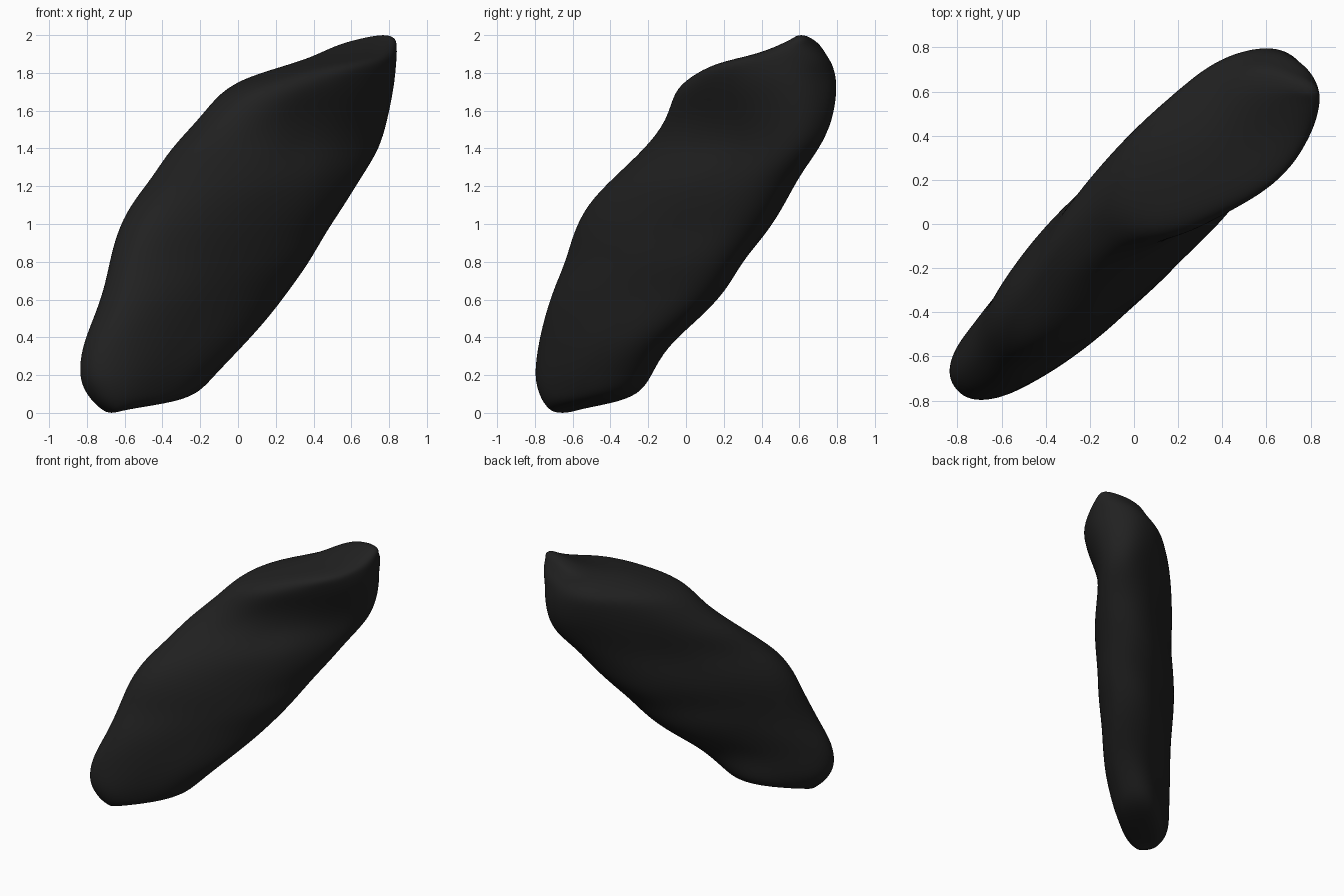
import bpy, bmesh, math
from mathutils import Vector, noise

if "Cube" in bpy.data.objects:
    bpy.data.objects.remove(bpy.data.objects["Cube"])

# Horizontal sections: z, x min, x max, y min, y max, half thickness across the slab
SECTIONS = [
    (0.00, -.69, -.65, -.69, -.62, .04), (0.02, -.73, -.58, -.73, -.56, .09),
    (0.06, -.77, -.31, -.76, -.34, .15), (0.12, -.81, -.20, -.78, -.24, .18),
    (0.20, -.84, -.12, -.80, -.19, .20), (0.35, -.83, .02, -.79, -.11, .22),
    (0.50, -.765, .16, -.755, .08, .24), (0.65, -.71, .27, -.70, .22, .25),
    (0.80, -.68, .38, -.63, .30, .26), (0.95, -.645, .46, -.60, .43, .28),
    (1.10, -.575, .56, -.52, .52, .28), (1.25, -.46, .66, -.39, .60, .27),
    (1.40, -.365, .745, -.22, .71, .25), (1.55, -.205, .785, -.10, .775, .27),
    (1.70, -.10, .82, -.065, .80, .30), (1.78, .04, .83, .02, .80, .30),
    (1.85, .31, .835, .15, .78, .25), (1.90, .43, .84, .37, .745, .20),
    (1.95, .53, .84, .50, .71, .15), (1.98, .64, .835, .56, .67, .09),
    (2.00, .74, .80, .59, .63, .03),
]
SIDES = 40


def spow(v, e):
    return math.copysign(abs(v) ** e, v)


def ring(z, x0, x1, y0, y1, b):
    """Slanted rounded section that exactly fills its x and y limits."""
    wx, wy = (x1 - x0) / 2, (y1 - y0) / 2
    mean = (wx * wx + wy * wy) / 2
    lim = wx * wy * 0.97
    c = max(-lim, min(lim, mean - b * b))
    d = (wx * wx - wy * wy) / 2
    r = math.hypot(d, c)
    turn = 0.5 * math.atan2(c, d) if r > 1e-6 else math.pi / 4
    # keep the seam on the same side for every section
    if turn < -math.pi / 4:
        turn += math.pi
    major, minor = math.sqrt(mean + r), math.sqrt(max(mean - r, 1e-6))
    pts = []
    for i in range(SIDES):
        t = 2 * math.pi * i / SIDES - turn
        p, q = major * spow(math.cos(t), .88), minor * spow(math.sin(t), .88)
        pts.append((p * math.cos(turn) - q * math.sin(turn),
                    p * math.sin(turn) + q * math.cos(turn)))
    sx = wx / max(abs(p[0]) for p in pts)
    sy = wy / max(abs(p[1]) for p in pts)
    return [Vector(((x0 + x1) / 2 + p[0] * sx, (y0 + y1) / 2 + p[1] * sy, z)) for p in pts]


# Leaning rock slab: loft through the sections
bm = bmesh.new()
rings = [[bm.verts.new(p) for p in ring(*s)] for s in SECTIONS]
for lo, hi in zip(rings, rings[1:]):
    for i in range(SIDES):
        j = (i + 1) % SIDES
        bm.faces.new((lo[i], lo[j], hi[j], hi[i]))
bm.faces.new(rings[0][::-1])
bm.faces.new(rings[-1])

# Soft lumps on the surface
bm.normal_update()
for v in bm.verts:
    if 0.1 < v.co.z < 1.9:
        v.co += v.normal * 0.014 * noise.noise(v.co * 3.5)

mesh = bpy.data.meshes.new("rock")
bm.to_mesh(mesh)
bm.free()
rock = bpy.data.objects.new("rock", mesh)
bpy.context.collection.objects.link(rock)
mesh.shade_smooth()
sub = rock.modifiers.new("smooth", 'SUBSURF')
sub.levels = sub.render_levels = 2

# Dark stone colour
stone = bpy.data.materials.new("dark_stone")
stone.diffuse_color = (0.015, 0.015, 0.015, 1)
stone.use_nodes = True
stone.node_tree.nodes["Principled BSDF"].inputs["Base Color"].default_value = stone.diffuse_color
mesh.materials.append(stone)
